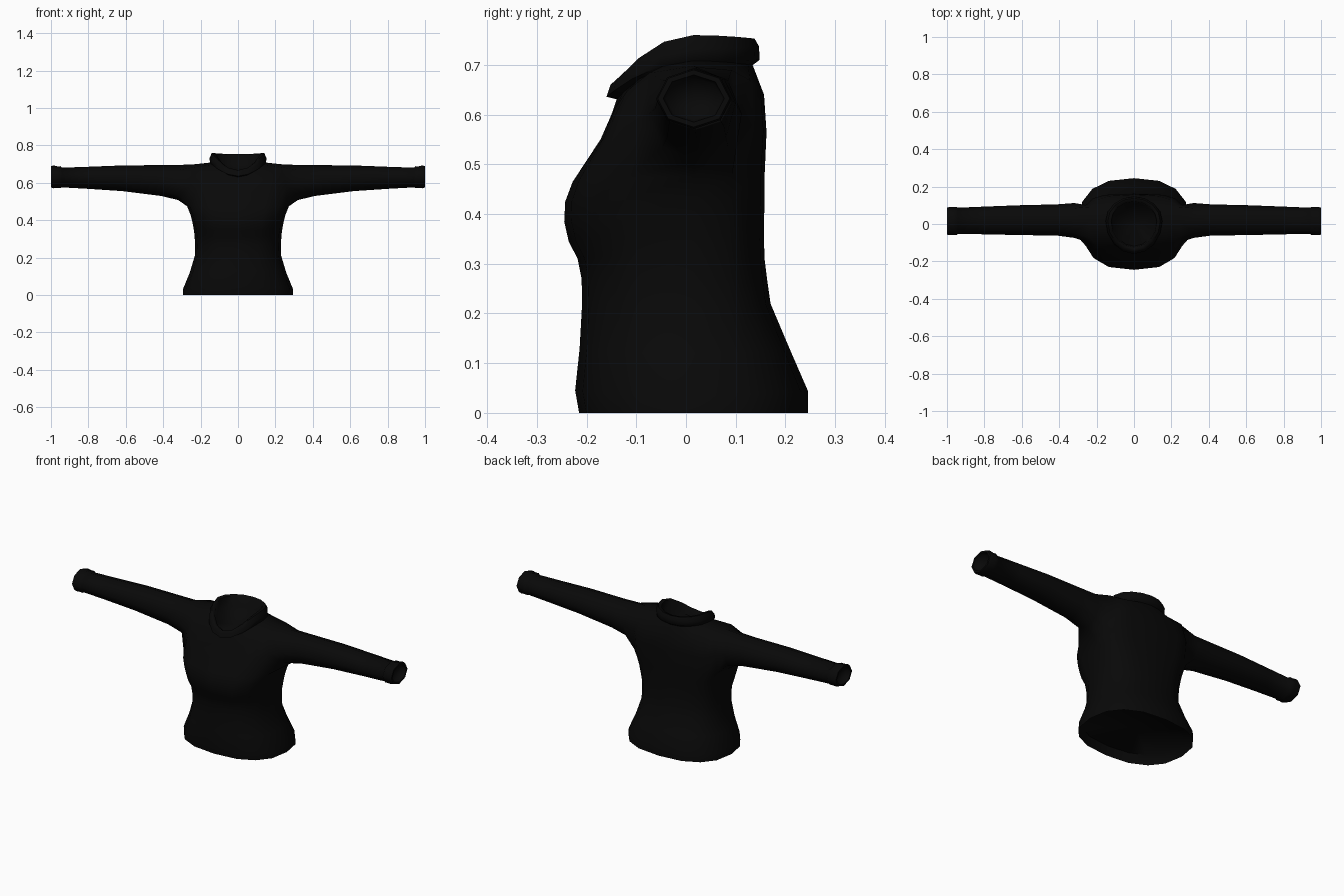
import bpy, bmesh, math

N = 16
CY = 0.015  # depth of the side seams

cloth = bpy.data.materials.new("black cloth")
cloth.diffuse_color = (0.0025, 0.0025, 0.0025, 1)


def ring(bm, hw, yf, yb, zf, zs, zb, e):
    """Rounded horizontal loop with separate front, side and back heights."""
    out = []
    for i in range(N):
        a = 2 * math.pi * i / N
        c, s = math.cos(a), math.sin(a)
        x = hw * math.copysign(abs(c) ** e, c)
        depth = (yb - CY) if s > 0 else (CY - yf)
        y = CY + depth * math.copysign(abs(s) ** e, s)
        z = zs + ((zb if s > 0 else zf) - zs) * s * s
        out.append(bm.verts.new((x, y, z)))
    return out


def bridge(bm, a, b, skip=()):
    n = len(a)
    for i in range(n):
        if i not in skip:
            j = (i + 1) % n
            bm.faces.new((a[i], a[j], b[j], b[i]))


def cap(bm, loop, centre):
    c = bm.verts.new(centre)
    for i in range(len(loop)):
        bm.faces.new((loop[i], loop[(i + 1) % len(loop)], c))


def sleeve_ring(bm, side, x, z0, z1, y0, y1):
    out = []
    for k in range(8):
        a = k * math.pi / 4
        out.append(bm.verts.new((side * x,
                                 (y0 + y1) / 2 + (y1 - y0) / 2 * math.cos(a),
                                 (z0 + z1) / 2 + (z1 - z0) / 2 * math.sin(a))))
    return out


def finish(bm, name):
    bmesh.ops.recalc_face_normals(bm, faces=bm.faces)
    me = bpy.data.meshes.new(name)
    bm.to_mesh(me)
    bm.free()
    me.materials.append(cloth)
    ob = bpy.data.objects.new(name, me)
    bpy.context.collection.objects.link(ob)
    bpy.ops.object.select_all(action='DESELECT')
    ob.select_set(True)
    bpy.context.view_layer.objects.active = ob
    bpy.ops.object.shade_smooth_by_angle(angle=math.radians(70))


# Torso rows: half width, front y, back y, front z, side z, back z, roundness
torso = [
    (0.272, -0.205, 0.225, 0.05, 0.05, 0.05, 0.82),   # recessed lining
    (0.295, -0.215, 0.245, 0.0, 0.0, 0.0, 0.82),      # hem
    (0.293, -0.223, 0.245, 0.045, 0.035, 0.045, 0.82),
    (0.258, -0.214, 0.208, 0.13, 0.12, 0.13, 0.82),
    (0.231, -0.209, 0.170, 0.22, 0.21, 0.22, 0.8),
    (0.230, -0.210, 0.163, 0.27, 0.27, 0.27, 0.78),
    (0.232, -0.218, 0.158, 0.31, 0.32, 0.31, 0.76),
    (0.238, -0.236, 0.157, 0.345, 0.36, 0.345, 0.72),
    (0.245, -0.245, 0.157, 0.385, 0.395, 0.385, 0.7),
    (0.254, -0.243, 0.158, 0.425, 0.43, 0.425, 0.66),
    (0.272, -0.228, 0.158, 0.465, 0.475, 0.475, 0.64),  # armhole bottom
    (0.268, -0.172, 0.162, 0.55, 0.59, 0.565, 0.55),    # armhole middle
    (0.245, -0.150, 0.157, 0.60, 0.698, 0.64, 0.64),    # armhole top
    (0.135, -0.138, 0.134, 0.635, 0.71, 0.70, 1.0),     # neckline
]
LOW = 10
bm = bmesh.new()
rows = [ring(bm, *r) for r in torso]
for r in range(len(rows) - 1):
    bridge(bm, rows[r], rows[r + 1],
           (15, 0, 7, 8) if r in (LOW, LOW + 1) else ())
cap(bm, rows[0], (0, CY, 0.06))

# Sleeves and cuffs: x, bottom z, top z, front y, back y
sleeve = [
    (0.32, 0.508, 0.696, -0.074, 0.112),
    (0.41, 0.530, 0.695, -0.062, 0.105),
    (0.62, 0.556, 0.693, -0.059, 0.100),
    (0.80, 0.568, 0.686, -0.055, 0.093),
    (0.942, 0.576, 0.681, -0.053, 0.087),
    (0.948, 0.572, 0.689, -0.060, 0.092),
    (0.965, 0.573, 0.688, -0.058, 0.090),
    (0.985, 0.571, 0.693, -0.060, 0.091),
    (1.00, 0.575, 0.690, -0.057, 0.088),
    (1.00, 0.585, 0.680, -0.046, 0.077),
    (0.975, 0.590, 0.674, -0.041, 0.073),
]
hole = [(1, 1), (2, 1), (2, 0), (2, 15), (1, 15), (0, 15), (0, 0), (0, 1)]
for side in (1, -1):
    prev = [rows[LOW + r][i if side > 0 else (8 - i) % N] for r, i in hole]
    for st in sleeve:
        cur = sleeve_ring(bm, side, *st)
        bridge(bm, prev, cur)
        prev = cur
    cap(bm, prev, (side * 0.965, 0.016, 0.632))
finish(bm, "sweater_body")

# Folded collar band, lower at the front, with a closed dished neck opening
collar = [
    (0.130, -0.136, 0.132, 0.630, 0.700, 0.698, 1),
    (0.150, -0.160, 0.148, 0.636, 0.708, 0.710, 1),
    (0.152, -0.152, 0.147, 0.660, 0.732, 0.737, 1),
    (0.140, -0.140, 0.138, 0.668, 0.760, 0.753, 1),
    (0.122, -0.125, 0.120, 0.660, 0.757, 0.748, 1),
    (0.116, -0.118, 0.113, 0.630, 0.700, 0.700, 1),
]
bm = bmesh.new()
loops = [ring(bm, *r) for r in collar]
for a, b in zip(loops, loops[1:]):
    bridge(bm, a, b)
cap(bm, loops[-1], (0, 0, 0.65))
finish(bm, "collar")
